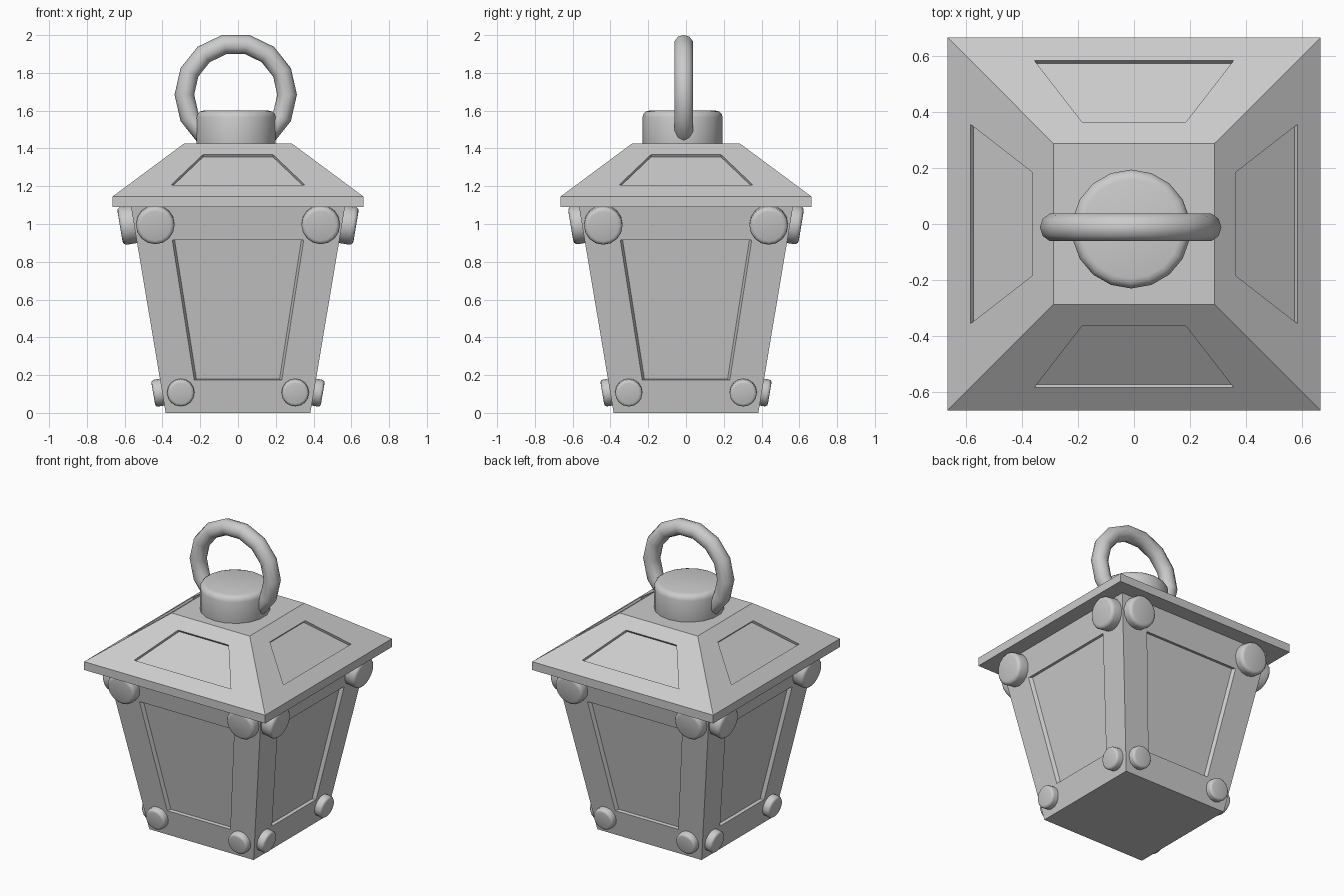
import bpy, bmesh, math
from mathutils import Matrix, Vector

if "Cube" in bpy.data.objects:
    bpy.data.objects.remove(bpy.data.objects["Cube"])

SLOPE = 0.168
TILT = math.atan(SLOPE)


def body_half(z):
    return 0.383 + SLOPE * z


def panelled_shell(name, rings, band, panel, depth, inset):
    """Square shell through (half, z) rings; one band gets a recessed panel on each side."""
    bm = bmesh.new()

    def quad(pts, turn):
        bm.faces.new([bm.verts.new(turn @ Vector(p)) for p in pts])

    (h0, z0), (h1, z1) = rings[band], rings[band + 1]
    inward = Vector((0, z1 - z0, h1 - h0)).normalized() * depth
    for k in range(4):
        turn = Matrix.Rotation(k * math.pi / 2, 3, 'Z')
        for i, ((a, za), (b, zb)) in enumerate(zip(rings, rings[1:])):
            outer = [(-a, -a, za), (a, -a, za), (b, -b, zb), (-b, -b, zb)]
            if i != band:
                quad(outer, turn)
                continue
            rim, floor = [], []
            for (w, z), signs in zip(panel, ((-1, 1), (1, -1))):
                y = -(h0 + (h1 - h0) * (z - z0) / (z1 - z0))
                for s in signs:
                    rim.append(Vector((s * w, y, z)))
                    floor.append(Vector((s * (w - inset), y, z)) + inward)
            for j in range(4):
                n = (j + 1) % 4
                quad((outer[j], outer[n], rim[n], rim[j]), turn)
                quad((rim[j], rim[n], floor[n], floor[j]), turn)
            quad(floor, turn)
    for h, z in (rings[0], rings[-1]):
        quad([(-h, -h, z), (h, -h, z), (h, h, z), (-h, h, z)], Matrix.Identity(3))
    bmesh.ops.remove_doubles(bm, verts=bm.verts, dist=1e-4)
    bmesh.ops.recalc_face_normals(bm, faces=bm.faces)
    mesh = bpy.data.meshes.new(name)
    bm.to_mesh(mesh)
    bm.free()
    bpy.context.collection.objects.link(bpy.data.objects.new(name, mesh))


def rounded_disc(name, radius, low, high, bevel, matrix, sides=16):
    """Short cylinder from low to high on its axis, with rounded rims."""
    bpy.ops.mesh.primitive_cylinder_add(vertices=sides, radius=radius, depth=high - low)
    ob = bpy.context.object
    ob.name = name
    ob.data.transform(Matrix.Translation((0, 0, (low + high) / 2)))
    ob.matrix_world = matrix
    mod = ob.modifiers.new("rounded_rim", 'BEVEL')
    mod.width, mod.segments = bevel, 3
    mod.limit_method, mod.angle_limit = 'ANGLE', math.radians(40)
    bpy.ops.object.modifier_apply(modifier=mod.name)
    bpy.ops.object.shade_smooth_by_angle(angle=math.radians(40))


# Tapered body and hipped roof
panelled_shell("lantern_body", [(body_half(0), 0), (body_half(1.09), 1.09)], 0,
               [(0.232, 0.175), (0.348, 0.915)], 0.022, 0.012)
panelled_shell("roof", [(0.665, 1.09), (0.665, 1.145), (0.287, 1.425)], 1,
               [(0.355, 1.206), (0.185, 1.368)], 0.017, 0.0)

# Studs at the four corners of every side
for k, side in enumerate(("front", "right", "back", "left")):
    turn = Matrix.Rotation(k * math.pi / 2, 4, 'Z')
    lean = Matrix.Rotation(math.pi / 2 + TILT, 4, 'X')
    for level, x, z, r, out, bevel in (("upper", 0.438, 1.0, 0.102, (0.06, 0.075), 0.022),
                                       ("lower", 0.303, 0.11, 0.072, (0.042, 0.048), 0.016)):
        for s in (-1, 1):
            place = turn @ Matrix.Translation((s * x, -body_half(z), z)) @ lean
            rounded_disc(f"{side}_{level}_stud", r, -0.04, out[k % 2], bevel, place)

# Cap on the roof
rounded_disc("cap", 0.212, 1.38, 1.6, 0.035, Matrix.Translation((-0.01, -0.018, 0)), 18)

# Hanging ring
bpy.ops.mesh.primitive_torus_add(major_segments=14, minor_segments=10, major_radius=0.272,
                                 minor_radius=0.052, location=(-0.012, -0.012, 1.685),
                                 rotation=(math.pi / 2, 0, 0))
bpy.context.object.name = "hanging_ring"
bpy.ops.object.shade_smooth()
